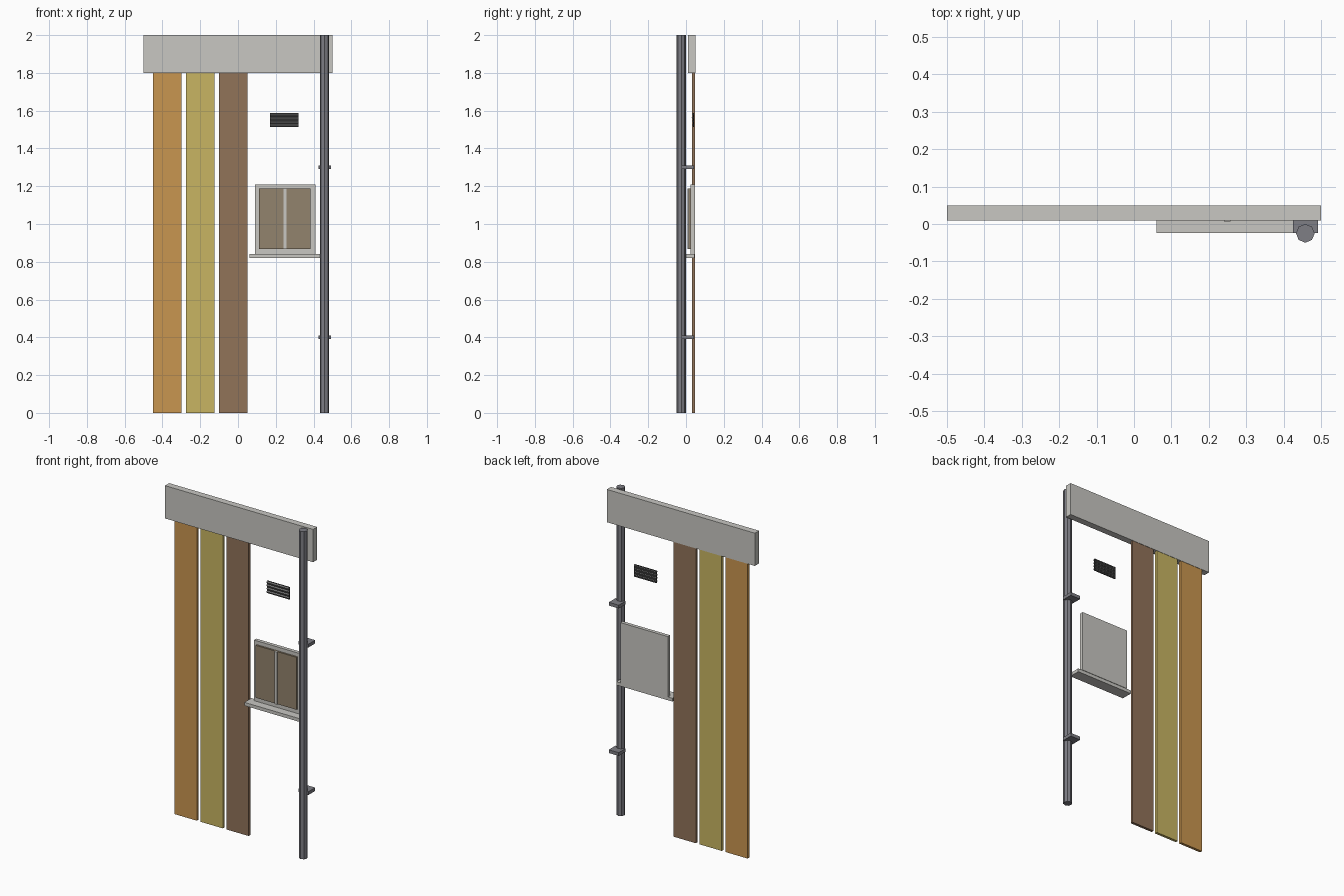
import bpy
import math

cube = bpy.data.objects.get("Cube")
if cube:
    bpy.data.objects.remove(cube, do_unlink=True)


def linear(c):
    c /= 255
    return c / 12.92 if c <= 0.04 else ((c + 0.055) / 1.055) ** 2.4


def material(name, *rgb):
    mat = bpy.data.materials.new(name)
    mat.use_nodes = True
    colour = (*[linear(c) for c in rgb], 1)
    mat.diffuse_color = colour
    mat.node_tree.nodes["Principled BSDF"].inputs["Base Color"].default_value = colour
    return mat


stone = material("pale stone", 200, 199, 194)
orange = material("orange wood", 201, 150, 80)
yellow = material("yellow wood", 200, 181, 98)
brown = material("brown wood", 145, 115, 89)
glass = material("tinted glass", 146, 131, 109)
metal = material("pipe grey", 126, 126, 133)
dark = material("vent dark", 48, 48, 48)
grey = material("vent grey", 132, 132, 132)


def box(name, x, y, z, mat, tilt=0):
    """Box from (min, max) ranges, tilted about the x axis."""
    ranges = (x, y, z)
    bpy.ops.mesh.primitive_cube_add(size=1, location=[(a + b) / 2 for a, b in ranges])
    obj = bpy.context.object
    obj.name = name
    obj.scale = [b - a for a, b in ranges]
    obj.rotation_euler.x = tilt
    obj.data.materials.append(mat)
    return obj


# Top beam
box("top_beam", (-0.5, 0.5), (0.01, 0.05), (1.8, 2.0), stone)

# Wall boards
for i, mat in enumerate((orange, yellow, brown)):
    left = -0.45 + 0.175 * i
    box(f"wall_board_{i + 1}", (left, left + 0.15), (0.032, 0.048), (0, 1.8), mat)

# Window
box("window_frame", (0.09, 0.41), (0.025, 0.047), (0.84, 1.21), stone)
box("window_pane", (0.11, 0.385), (0.014, 0.026), (0.867, 1.187), glass)
box("window_mullion", (0.24, 0.258), (0.007, 0.02), (0.867, 1.187), stone)
box("window_sill", (0.06, 0.44), (-0.024, 0.044), (0.82, 0.84), stone)

# Vent with tilted slats
box("vent_plate", (0.17, 0.32), (0.038, 0.043), (1.513, 1.588), dark)
for i in range(4):
    z = 1.522 + 0.019 * i
    box(f"vent_slat_{i + 1}", (0.17, 0.32), (0.031, 0.043), (z, z + 0.006), grey,
        math.radians(30))

# Drain pipe and its wall brackets
bpy.ops.mesh.primitive_cylinder_add(vertices=8, radius=0.025, depth=2,
                                    location=(0.458, -0.025, 1))
pipe = bpy.context.object
pipe.name = "drain_pipe"
pipe.data.materials.append(metal)
for name, z in (("lower_bracket", 0.4), ("upper_bracket", 1.3)):
    box(name, (0.425, 0.492), (-0.024, 0.042), (z - 0.01, z + 0.01), metal)
